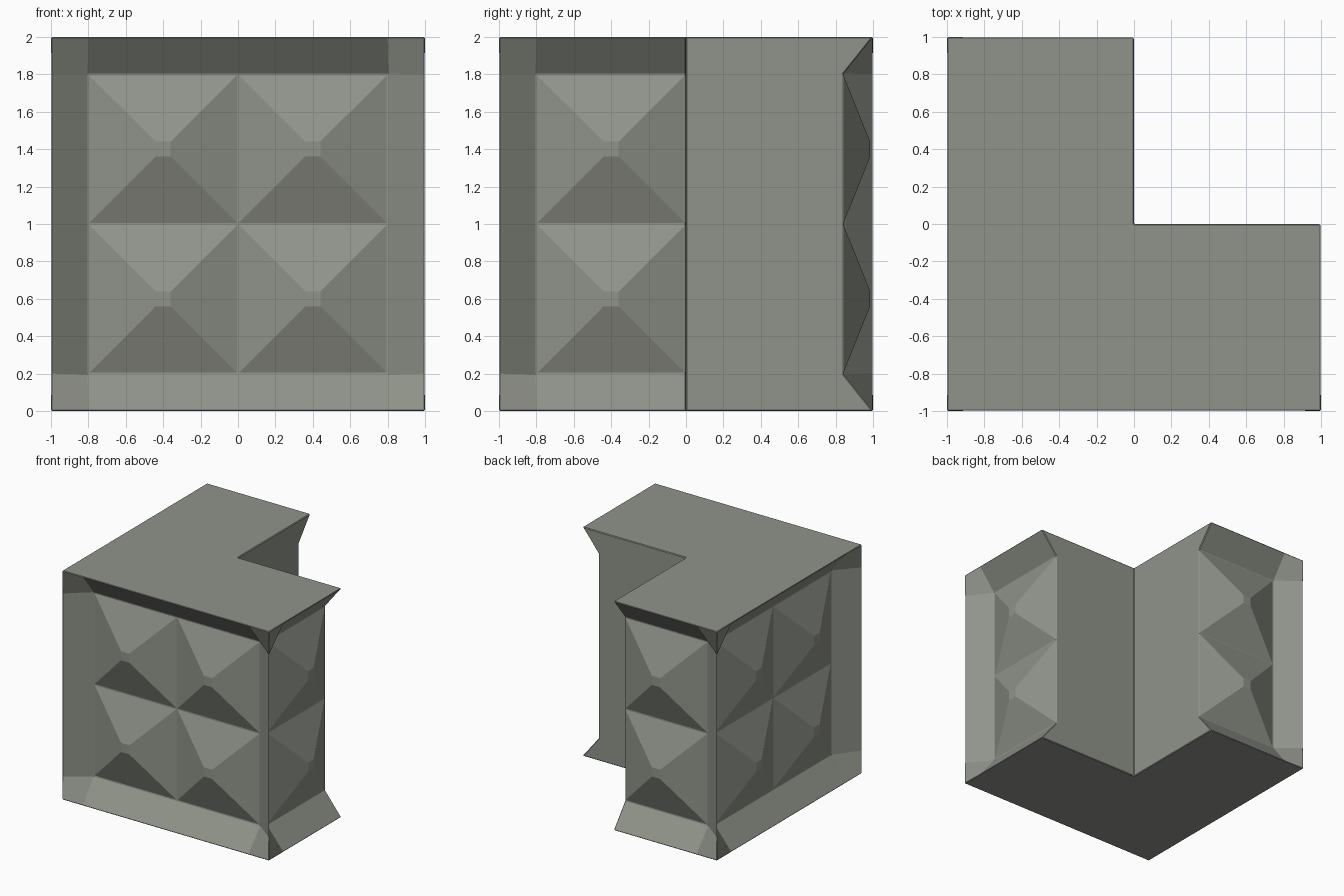
import bpy
import bmesh
from mathutils import Vector

cube = bpy.data.objects.get("Cube")
if cube:
    bpy.data.objects.remove(cube, do_unlink=True)

RECESS = 0.16      # depth of the panel floor
PEAK = 0.015       # depth of the stud tips
TIP = 0.04         # half width of the flat stud tips
HEIGHTS = (0, 0.2, 1, 1.8, 2)

stone = bpy.data.materials.new("grey_green_stone")
stone.use_nodes = True
colour = (0.28, 0.295, 0.255, 1)
stone.diffuse_color = colour
stone.node_tree.nodes["Principled BSDF"].inputs["Base Color"].default_value = colour

bm = bmesh.new()


def face(points):
    return bm.faces.new([bm.verts.new(p) for p in points])


def stud(place, u0, u1, z0, z1):
    """Blunt pyramid rising from the panel floor."""
    cu, cz = (u0 + u1) / 2, (z0 + z1) / 2
    base = [place(u, z, RECESS) for u, z in ((u0, z0), (u1, z0), (u1, z1), (u0, z1))]
    tip = [place(cu + a * TIP, cz + b * TIP, PEAK)
           for a, b in ((-1, -1), (1, -1), (1, 1), (-1, 1))]
    face(tip)
    for i in range(4):
        j = (i + 1) % 4
        face((base[i], base[j], tip[j], tip[i]))


def panel(place, breaks):
    """Sloped border around a grid of studs."""
    def depth(u, z):
        return 0 if abs(u) == 1 or z in (0, 2) else RECESS

    for u0, u1 in zip(breaks, breaks[1:]):
        for z0, z1 in zip(HEIGHTS, HEIGHTS[1:]):
            ring = [(u0, z0), (u1, z0), (u1, z1), (u0, z1)]
            depths = [depth(*c) for c in ring]
            if min(depths) > 0:
                stud(place, u0, u1, z0, z1)
                continue
            # corner quads start on an arm, so they fold across the corner
            if depths.count(0) == 3:
                k = (depths.index(RECESS) + 1) % 4
                ring = ring[k:] + ring[:k]
            face([place(u, z, depth(u, z)) for u, z in ring])


# Decorated outer walls: two full ones and two half-width ends
full = (-1, -0.8, 0, 0.8, 1)
half = full[:3]
panel(lambda u, z, d: Vector((u, d - 1, z)), full)
panel(lambda u, z, d: Vector((d - 1, u, z)), full)
panel(lambda u, z, d: Vector((1 - d, u, z)), half)
panel(lambda u, z, d: Vector((u, 1 - d, z)), half)

# Flat L-shaped top and bottom
outline = [(-1, u) for u in reversed(full)] + [(u, -1) for u in full[1:]]
outline += [(1, -0.8), (1, 0), (0, 0), (0, 1), (-0.8, 1)]
for z in (0, 2):
    face([(x, y, z) for x, y in outline])

# Plain walls inside the notch
profile = [(0, 0)] + [(1 if z in (0, 2) else 1 - RECESS, z) for z in HEIGHTS] + [(0, 2)]
face([(0, r, z) for r, z in profile])
face([(r, 0, z) for r, z in profile])

bmesh.ops.remove_doubles(bm, verts=bm.verts, dist=0.001)
bmesh.ops.recalc_face_normals(bm, faces=bm.faces)
mesh = bpy.data.meshes.new("corner_block")
bm.to_mesh(mesh)
bm.free()
mesh.materials.append(stone)
block = bpy.data.objects.new("corner_block", mesh)
bpy.context.collection.objects.link(block)

# Slightly worn edges
bevel = block.modifiers.new("worn_edges", "BEVEL")
bevel.width = 0.006
bevel.segments = 1
bevel.limit_method = "ANGLE"
bevel.angle_limit = 0.62
